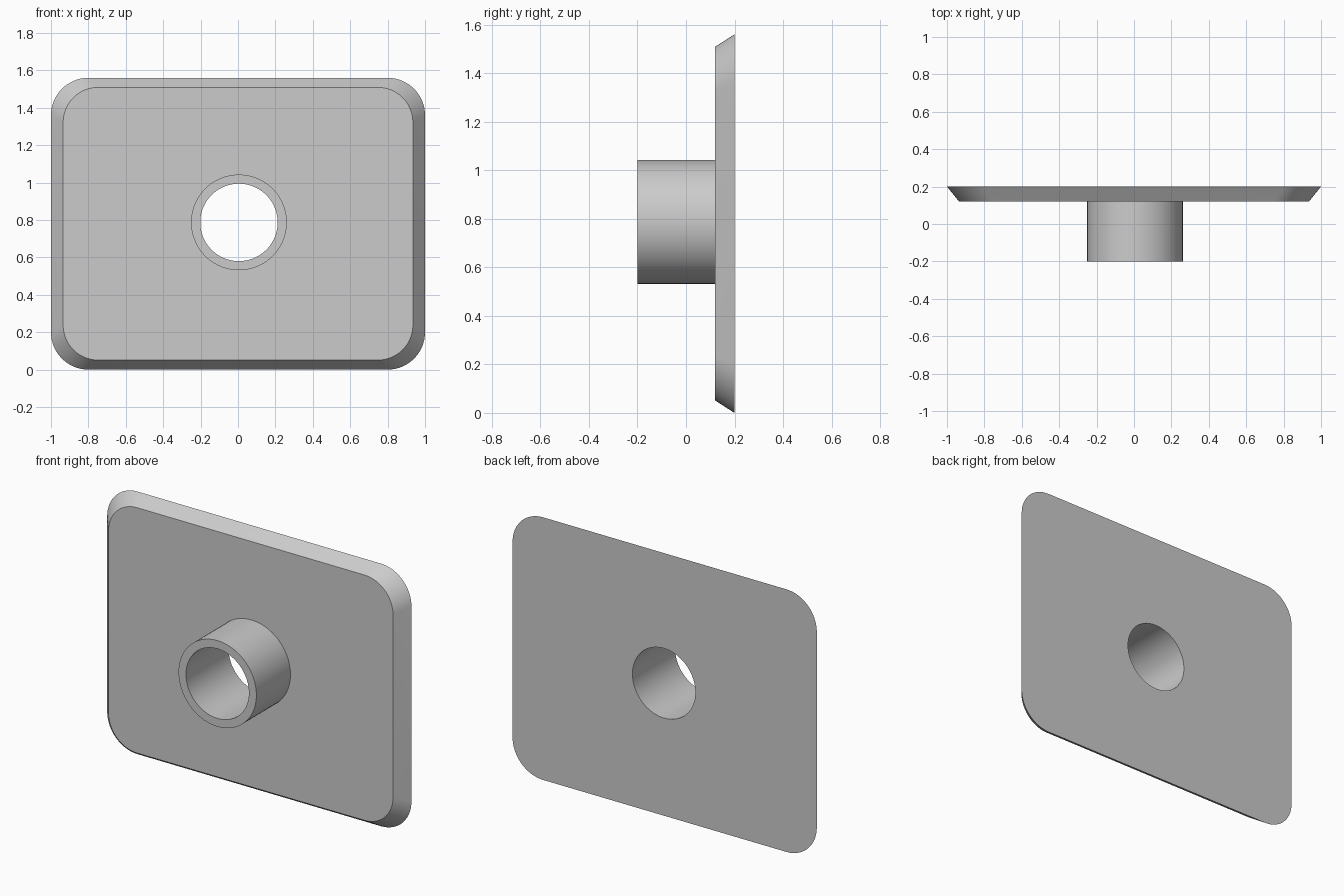
import bpy
import math

if "Cube" in bpy.data.objects:
    bpy.data.objects.remove(bpy.data.objects["Cube"])

STEPS = 16            # points per quarter turn
HOLE_X, HOLE_Z = 0.005, 0.787
PLATE_Z = 0.78

grey = bpy.data.materials.new("grey")
grey.diffuse_color = (0.6, 0.6, 0.6, 1)
grey.use_nodes = True
grey.node_tree.nodes["Principled BSDF"].inputs["Base Color"].default_value = grey.diffuse_color


def circle(radius, y):
    n = 4 * STEPS
    angles = [(k + 0.5) * 2 * math.pi / n for k in range(n)]
    return [(HOLE_X + radius * math.cos(a), y, HOLE_Z + radius * math.sin(a)) for a in angles]


def rounded_rect(half_w, half_h, radius, y):
    ring = []
    for quarter, (sx, sz) in enumerate([(1, 1), (-1, 1), (-1, -1), (1, -1)]):
        cx, cz = sx * (half_w - radius), PLATE_Z + sz * (half_h - radius)
        for i in range(STEPS):
            a = (quarter + i / (STEPS - 1)) * math.pi / 2
            ring.append((cx + radius * math.cos(a), y, cz + radius * math.sin(a)))
    return ring


def loft(name, rings):
    """Join successive rings of equal point count with quads."""
    n = len(rings[0])
    faces = [(r * n + i, r * n + (i + 1) % n, (r + 1) * n + (i + 1) % n, (r + 1) * n + i)
             for r in range(len(rings) - 1) for i in range(n)]
    mesh = bpy.data.meshes.new(name)
    mesh.from_pydata([p for ring in rings for p in ring], [], faces)
    mesh.materials.append(grey)
    obj = bpy.data.objects.new(name, mesh)
    bpy.context.collection.objects.link(obj)
    bpy.ops.object.select_all(action='DESELECT')
    obj.select_set(True)
    bpy.context.view_layer.objects.active = obj
    bpy.ops.object.shade_smooth_by_angle(angle=math.radians(30))


# Backing plate: back face, sloped rim, front face up to the collar
loft("plate", [
    circle(0.207, 0.2),
    rounded_rect(1.0, 0.78, 0.2, 0.2),
    rounded_rect(0.935, 0.729, 0.187, 0.12),
    circle(0.256, 0.12),
])

# Hollow collar: outer wall, front lip, bore running through the plate
loft("collar", [
    circle(0.256, 0.12),
    circle(0.256, -0.2),
    circle(0.207, -0.2),
    circle(0.207, 0.2),
])
